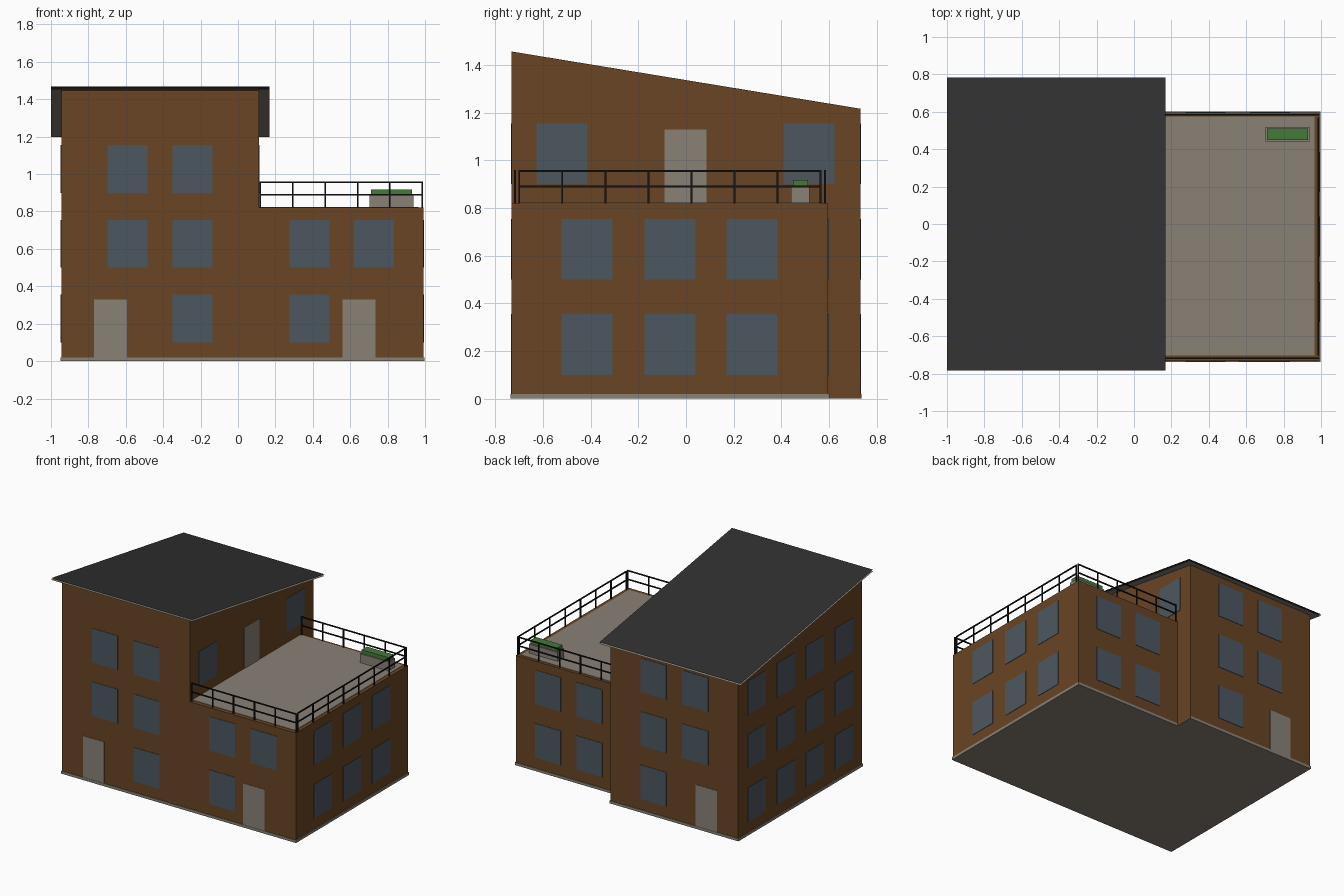
import bpy, bmesh

cube = bpy.data.objects.get("Cube")
if cube:
    bpy.data.objects.remove(cube, do_unlink=True)


def material(name, rgb):
    m = bpy.data.materials.new(name)
    m.use_nodes = True
    m.diffuse_color = (*rgb, 1)
    m.node_tree.nodes["Principled BSDF"].inputs["Base Color"].default_value = (*rgb, 1)
    return m


brick = material("brown_wall", (0.14, 0.058, 0.017))
stone = material("warm_grey", (0.25, 0.22, 0.183))
glass = material("window_blue_grey", (0.075, 0.096, 0.118))
slate = material("dark_roof", (0.03, 0.03, 0.03))
metal = material("black_metal", (0.008, 0.008, 0.008))
leaf = material("plant_green", (0.06, 0.19, 0.04))


def finish(name, bm, mat):
    bmesh.ops.recalc_face_normals(bm, faces=bm.faces)
    me = bpy.data.meshes.new(name)
    bm.to_mesh(me)
    bm.free()
    me.materials.append(mat)
    ob = bpy.data.objects.new(name, me)
    bpy.context.collection.objects.link(ob)
    return ob


def add_box(bm, lo, hi):
    verts = bmesh.ops.create_cube(bm, size=1)["verts"]
    for v in verts:
        for i in range(3):
            v.co[i] = lo[i] if v.co[i] < 0 else hi[i]
    return verts


def box(name, lo, hi, mat):
    bm = bmesh.new()
    add_box(bm, lo, hi)
    return finish(name, bm, mat)


def extrude_profile(name, points, vector, mat):
    bm = bmesh.new()
    face = bm.faces.new([bm.verts.new(p) for p in points])
    new = bmesh.ops.extrude_face_region(bm, geom=[face])["geom"]
    bmesh.ops.translate(bm, vec=vector,
                        verts=[g for g in new if isinstance(g, bmesh.types.BMVert)])
    return finish(name, bm, mat)


# Main outline
LEFT, MID, RIGHT = -0.945, 0.113, 0.992
FRONT, BACK, LOW_BACK = -0.732, 0.732, 0.597
DECK = 0.82
ROOF_Y, ROOF_LEFT, ROOF_RIGHT = 0.784, -1.0, 0.168


def roof_z(y):
    return 1.339 - 0.164 * y


# L-shaped plinth
e = 0.005
plinth = [(LEFT - e, FRONT - e), (RIGHT + e, FRONT - e), (RIGHT + e, LOW_BACK + e),
          (MID + e, LOW_BACK + e), (MID + e, BACK + e), (LEFT - e, BACK + e)]
plinth_ob = extrude_profile("plinth", [(x, y, 0) for x, y in plinth], (0, 0, 0.02), stone)
plinth_ob.data.materials.append(brick)
for p in plinth_ob.data.polygons:
    if p.normal.x > 0.9 and p.center.x < 0.5:
        p.material_index = 1

# Tall block with sloping top, and low block
extrude_profile("tall_block",
                [(LEFT, FRONT, 0.01), (LEFT, BACK, 0.01),
                 (LEFT, BACK, roof_z(BACK) - 0.002), (LEFT, FRONT, roof_z(FRONT) - 0.002)],
                (MID - LEFT, 0, 0), brick)
box("low_block", (MID, FRONT, 0.01), (RIGHT, LOW_BACK, DECK), brick)

# Roof sheet and soffit sheet, with an open gap between
for name, drop, mat in (("roof_sheet", 0, slate), ("roof_soffit", 0.012, stone)):
    bm = bmesh.new()
    bm.faces.new([bm.verts.new((x, y, roof_z(y) - drop)) for x, y in
                  ((ROOF_LEFT, -ROOF_Y), (ROOF_RIGHT, -ROOF_Y),
                   (ROOF_RIGHT, ROOF_Y), (ROOF_LEFT, ROOF_Y))])
    ob = finish(name, bm, mat)
    if (ob.data.polygons[0].normal.z > 0) != (drop == 0):
        ob.data.flip_normals()

# Terrace floor
box("terrace_floor", (MID, -0.702, DECK - 0.002), (0.965, 0.575, DECK + 0.003), stone)

# Window and door plates
T = 0.003
WIN = (0.214, 0.255)
DOOR = (0.176, 0.31)
FLOORS = (0.1, 0.5, 0.9)


def plate(bm, axis, wall, centre, z, size):
    w, h = size
    if axis == "x":
        add_box(bm, (wall - T, centre - w / 2, z), (wall + T, centre + w / 2, z + h))
    else:
        add_box(bm, (centre - w / 2, wall - T, z), (centre + w / 2, wall + T, z + h))


TALL_X, LOW_X = (-0.59, -0.243), (0.382, 0.726)
windows, doors = bmesh.new(), bmesh.new()

# Front and back of the tall block: a door replaces one ground window
for wall in (FRONT, BACK):
    plate(doors, "y", wall, -0.682, 0.02, DOOR)
    for z in FLOORS:
        for x in TALL_X:
            if z != FLOORS[0] or x != TALL_X[0]:
                plate(windows, "y", wall, x, z, WIN)

# Front and back of the low block
plate(doors, "y", FRONT, 0.646, 0.02, DOOR)
for wall in (FRONT, LOW_BACK):
    for z in FLOORS[:2]:
        for x in LOW_X:
            if wall == LOW_BACK or z != FLOORS[0] or x != LOW_X[1]:
                plate(windows, "y", wall, x, z, WIN)

# Side walls
for z in FLOORS:
    for y in (-0.516, -0.172, 0.172, 0.516):
        plate(windows, "x", LEFT, y, z, WIN)
for z in FLOORS[:2]:
    for y in (-0.416, -0.068, 0.277):
        plate(windows, "x", RIGHT, y, z, WIN)

# Wall above the terrace
for y in (-0.52, 0.517):
    plate(windows, "x", MID, y, FLOORS[2], WIN)
plate(doors, "x", MID, -0.002, DECK, DOOR)
finish("windows", windows, glass)
finish("doors", doors, stone)

# Terrace railing
R = 0.004
RAIL_X = 0.985


def railing(name, start, end, count):
    bm = bmesh.new()
    for i in range(count):
        t = i / (count - 1)
        x, y = (a + (b - a) * t for a, b in zip(start, end))
        add_box(bm, (x - R, y - R, DECK), (x + R, y + R, 0.957))
    for z in (0.89, 0.955):
        add_box(bm, (start[0] - R, start[1] - R, z - R), (end[0] + R, end[1] + R, z + R))
    finish(name, bm, metal)


railing("front_railing", (0.12, -0.718), (RAIL_X, -0.718), 6)
railing("back_railing", (0.12, 0.583), (RAIL_X, 0.583), 6)
railing("side_railing", (RAIL_X, -0.7), (RAIL_X, 0.565), 8)

# Planter and hedge
box("planter", (0.702, 0.441, DECK), (0.938, 0.519, 0.89), stone)
box("hedge", (0.71, 0.449, 0.88), (0.93, 0.511, 0.918), leaf)
